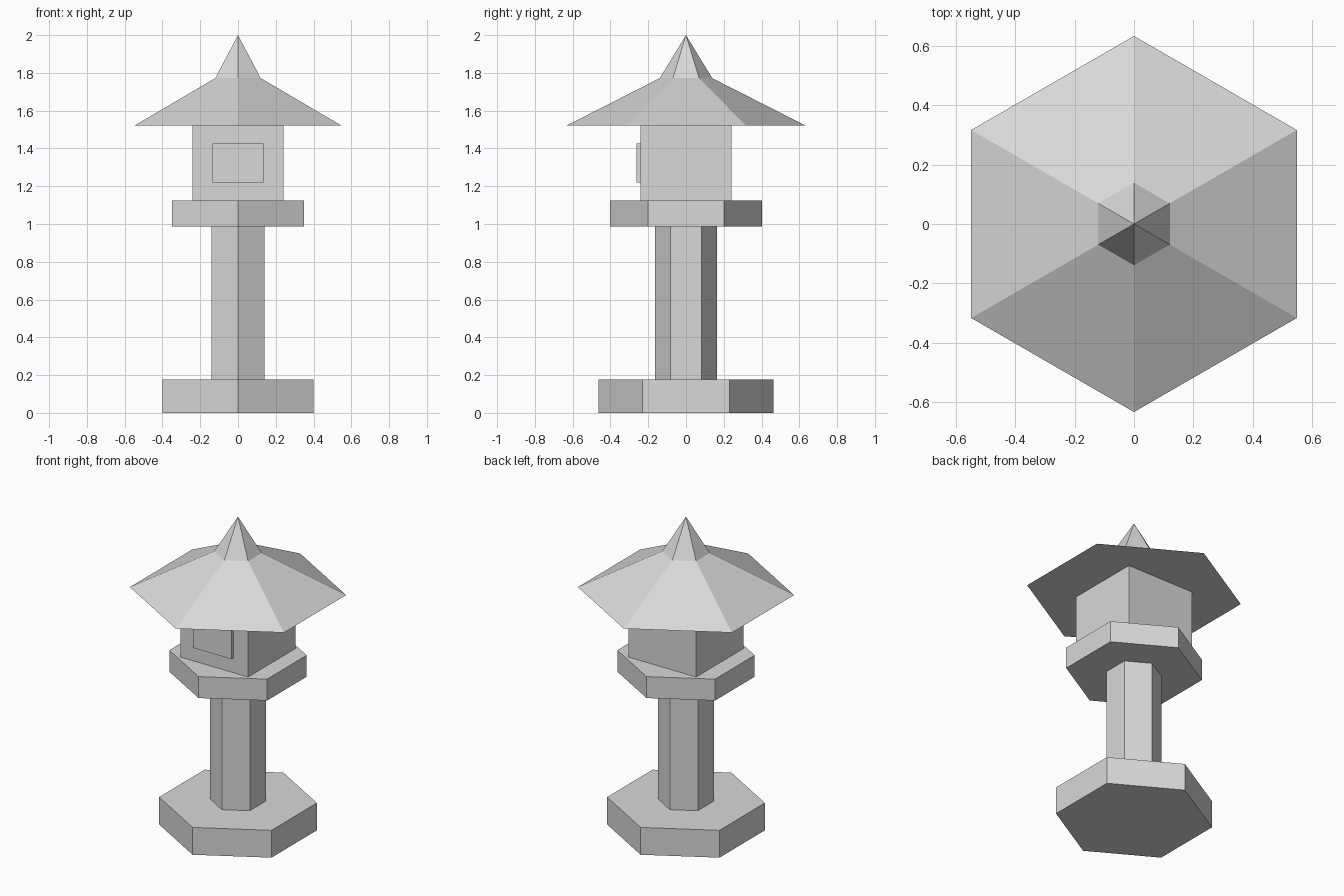
import bpy, bmesh, math

if "Cube" in bpy.data.objects:
    bpy.data.objects.remove(bpy.data.objects["Cube"])

stone = bpy.data.materials.new("light_stone_grey")
stone.diffuse_color = (0.69, 0.69, 0.69, 1)
stone.use_nodes = True
stone.node_tree.nodes["Principled BSDF"].inputs["Base Color"].default_value = stone.diffuse_color


def finish(name, bm):
    bmesh.ops.recalc_face_normals(bm, faces=bm.faces)
    mesh = bpy.data.meshes.new(name)
    bm.to_mesh(mesh)
    bm.free()
    mesh.materials.append(stone)
    obj = bpy.data.objects.new(name, mesh)
    bpy.context.collection.objects.link(obj)
    return obj


def hexagon(name, r_bottom, r_top, z0, z1):
    """Six-sided prism, frustum or spire with corners on the y axis."""
    bm = bmesh.new()

    def ring(r, z):
        angles = [math.radians(90 + 60 * i) for i in range(6)]
        return [bm.verts.new((r * math.cos(a), r * math.sin(a), z)) for a in angles]

    low = ring(r_bottom, z0)
    bm.faces.new(low)
    if r_top > 0:
        high = ring(r_top, z1)
        bm.faces.new(high)
        for i in range(6):
            j = (i + 1) % 6
            bm.faces.new((low[i], low[j], high[j], high[i]))
    else:
        tip = bm.verts.new((0, 0, z1))
        for i in range(6):
            bm.faces.new((low[i], low[(i + 1) % 6], tip))
    return finish(name, bm)


def box(name, x0, x1, y0, y1, z0, z1):
    bm = bmesh.new()
    bmesh.ops.create_cube(bm, size=1)
    for v in bm.verts:
        v.co.x = x1 if v.co.x > 0 else x0
        v.co.y = y1 if v.co.y > 0 else y0
        v.co.z = z1 if v.co.z > 0 else z0
    return finish(name, bm)


# Hexagonal foot, post and platform
hexagon("base", 0.462, 0.462, 0, 0.176)
hexagon("post", 0.163, 0.163, 0.176, 0.986)
hexagon("platform", 0.402, 0.402, 0.986, 1.124)

# Square light chamber with a raised window panel on the front
box("light_chamber", -0.241, 0.241, -0.241, 0.241, 1.124, 1.521)
box("window_panel", -0.136, 0.136, -0.262, -0.241, 1.219, 1.425)

# Sloping roof and pointed finial
hexagon("roof", 0.633, 0.139, 1.521, 1.772)
hexagon("finial", 0.139, 0, 1.772, 2.0)
